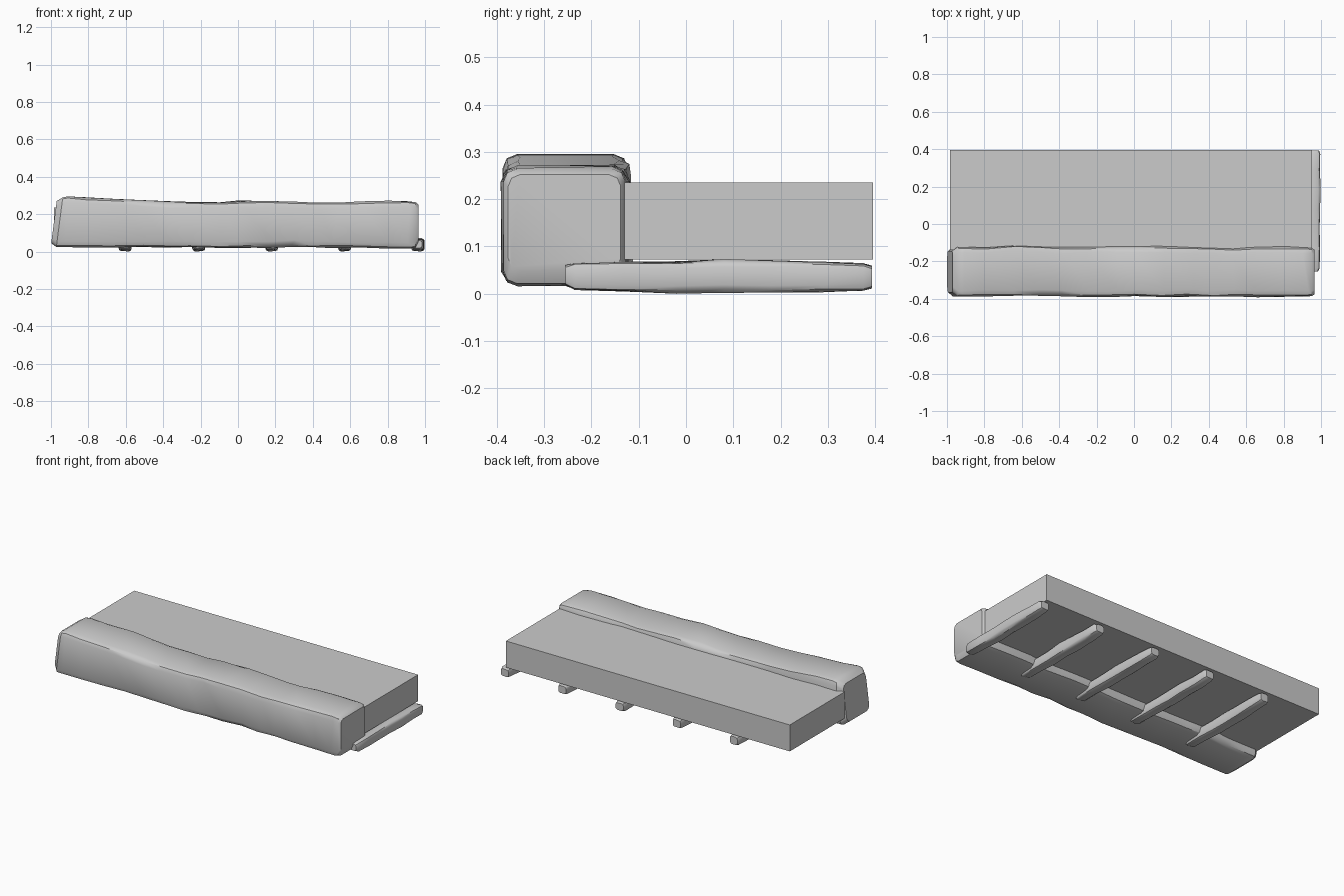
import bpy, bmesh, math, random

random.seed(4)


def ring(a0, a1, z0, z1, c):
    """Rounded-rectangle section, with c as corner radius."""
    pts = []
    for ca, cz, start in ((a1 - c, z1 - c, 0), (a0 + c, z1 - c, 90),
                          (a0 + c, z0 + c, 180), (a1 - c, z0 + c, 270)):
        for k in range(3):
            t = math.radians(start + 45 * k)
            pts.append((ca + c * math.cos(t), cz + c * math.sin(t)))
    return pts


def loft(name, rings, angle):
    """Skin a list of 3D rings and cap both ends."""
    bm = bmesh.new()
    loops = [[bm.verts.new(p) for p in r] for r in rings]
    n = len(loops[0])
    for a, b in zip(loops, loops[1:]):
        for i in range(n):
            j = (i + 1) % n
            bm.faces.new((a[i], a[j], b[j], b[i]))
    bm.faces.new(loops[0])
    bm.faces.new(loops[-1])
    bmesh.ops.recalc_face_normals(bm, faces=bm.faces)
    me = bpy.data.meshes.new(name)
    bm.to_mesh(me)
    bm.free()
    me.shade_smooth()
    me.set_sharp_from_angle(angle=math.radians(angle))
    ob = bpy.data.objects.new(name, me)
    bpy.context.collection.objects.link(ob)
    return ob


# Rough-hewn front log: x, front y, back y, bottom z, top z, corner, x lean
stations = [
    (-0.985, -0.365, -0.145, 0.045, 0.270, 0.030, 0.13),
    (-0.955, -0.388, -0.122, 0.025, 0.290, 0.028, 0.13),
    (-0.92, -0.388, -0.122, 0.024, 0.295, 0.030, 0.08),
    (-0.80, -0.386, -0.124, 0.024, 0.289, 0.032, 0),
    (-0.65, -0.386, -0.114, 0.025, 0.280, 0.028, 0),
    (-0.50, -0.384, -0.120, 0.025, 0.273, 0.030, 0),
    (-0.38, -0.385, -0.124, 0.024, 0.267, 0.032, 0),
    (-0.25, -0.388, -0.124, 0.024, 0.264, 0.028, 0),
    (-0.10, -0.388, -0.122, 0.020, 0.262, 0.030, 0),
    (0.02, -0.384, -0.120, 0.020, 0.270, 0.034, 0),
    (0.15, -0.389, -0.121, 0.022, 0.270, 0.032, 0),
    (0.30, -0.386, -0.124, 0.024, 0.266, 0.036, 0),
    (0.42, -0.389, -0.126, 0.024, 0.260, 0.030, 0),
    (0.52, -0.386, -0.132, 0.021, 0.263, 0.034, 0),
    (0.65, -0.389, -0.124, 0.019, 0.266, 0.030, 0),
    (0.80, -0.388, -0.122, 0.018, 0.271, 0.032, 0),
    (0.92, -0.388, -0.124, 0.018, 0.268, 0.030, 0),
    (0.95, -0.386, -0.128, 0.022, 0.264, 0.028, 0),
    (0.965, -0.376, -0.138, 0.050, 0.252, 0.025, 0),
]
rings = []
for s, (x, y0, y1, z0, z1, c, lean) in enumerate(stations):
    j = 0.003 if 2 < s < len(stations) - 2 else 0
    rings.append([(x + lean * (z - 0.15) + random.uniform(-8, 8) * j,
                   max(y + random.uniform(-j, j), -0.392),
                   z + random.uniform(-j, j))
                  for y, z in ring(y0, y1, z0, z1, c)])
loft("front_log", rings, 35)

# Flat platform slab behind the log
bpy.ops.mesh.primitive_cube_add(size=1, location=(-0.016, 0.1275, 0.1535))
slab = bpy.context.object
slab.name = "platform_slab"
slab.scale = (1.938, 0.535, 0.163)

# Five rough support sticks: y, half width, bottom z, top z, corner
stick = [
    (-0.255, 0.020, 0.018, 0.060, 0.010),
    (-0.235, 0.028, 0.009, 0.064, 0.012),
    (-0.13, 0.030, 0.006, 0.066, 0.013),
    (-0.02, 0.033, 0.003, 0.067, 0.014),
    (0.08, 0.032, 0.004, 0.072, 0.014),
    (0.18, 0.034, 0.004, 0.069, 0.013),
    (0.29, 0.032, 0.005, 0.066, 0.014),
    (0.375, 0.031, 0.008, 0.063, 0.013),
    (0.393, 0.026, 0.013, 0.058, 0.012),
]
for n in range(5):
    x = -0.602 + 0.391 * n
    rings = []
    for y, w, z0, z1, c in stick:
        dx = random.uniform(-0.003, 0.003)
        rings.append([(min(x + dx + a, 0.998), y, max(z + random.uniform(-0.002, 0.002), 0.0015))
                      for a, z in ring(-w, w, z0, z1, c)])
    # The lowest point of every stick touches the ground
    mid = rings[3]
    k = min(range(len(mid)), key=lambda i: mid[i][2])
    mid[k] = (mid[k][0], mid[k][1], 0.0)
    loft(f"support_stick_{n + 1}", rings, 35)
